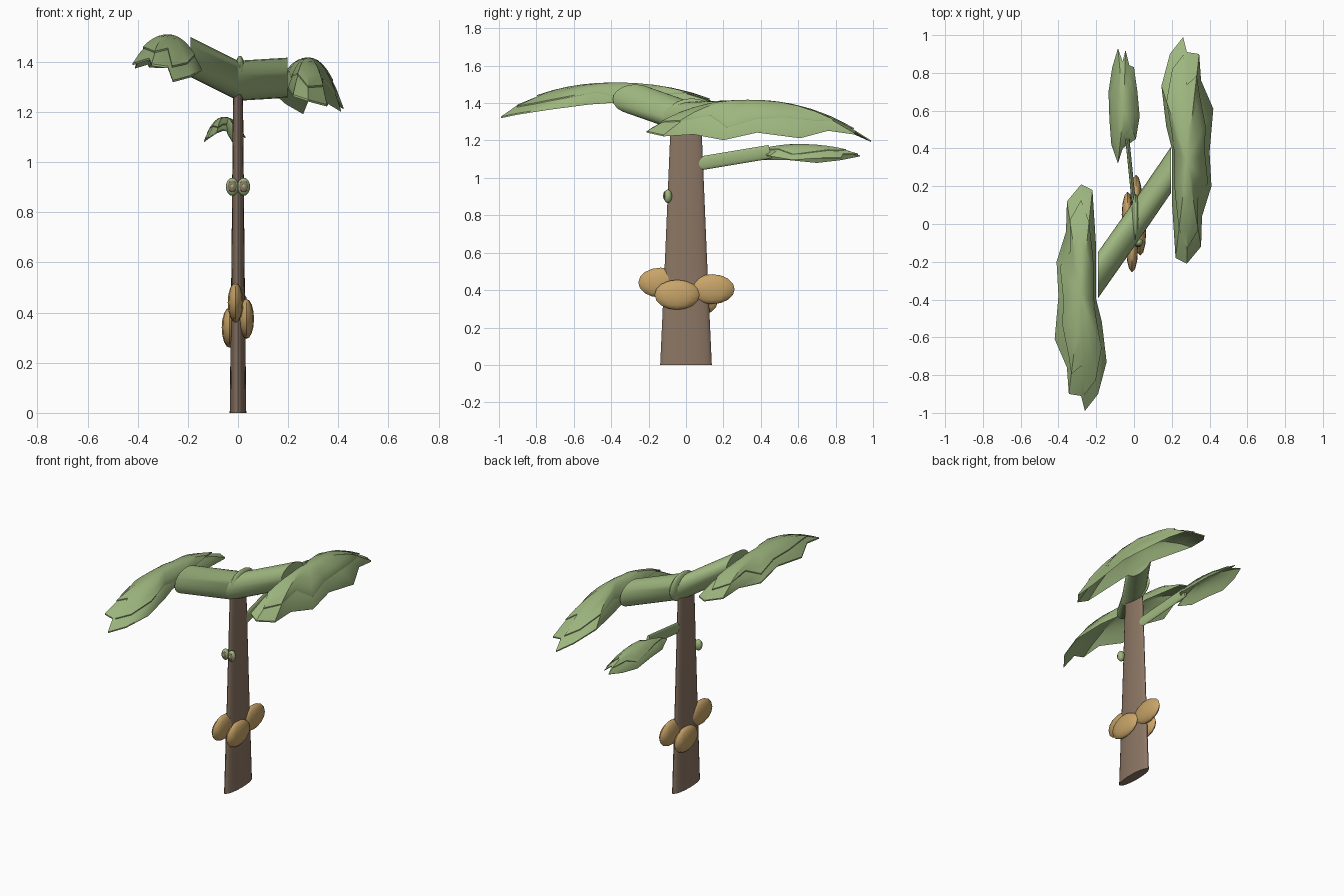
import bpy, bmesh, math

if "Cube" in bpy.data.objects:
    bpy.data.objects.remove(bpy.data.objects["Cube"])


def material(name, rgb):
    m = bpy.data.materials.new(name)
    m.diffuse_color = (*rgb, 1)
    m.use_nodes = True
    m.node_tree.nodes["Principled BSDF"].inputs["Base Color"].default_value = m.diffuse_color
    return m


GREEN = material("leaf green", (0.34, 0.465, 0.21))
BROWN = material("bark brown", (0.262, 0.181, 0.127))
TAN = material("coconut tan", (0.578, 0.371, 0.138))


def finish(name, bm, mat, angle=35):
    bmesh.ops.recalc_face_normals(bm, faces=bm.faces)
    me = bpy.data.meshes.new(name)
    bm.to_mesh(me)
    bm.free()
    me.materials.append(mat)
    ob = bpy.data.objects.new(name, me)
    bpy.context.collection.objects.link(ob)
    bpy.ops.object.select_all(action='DESELECT')
    ob.select_set(True)
    bpy.context.view_layer.objects.active = ob
    bpy.ops.object.shade_smooth_by_angle(angle=math.radians(angle))
    return ob


def loft(name, rings, mat):
    """Capped skin through closed rings of points."""
    bm = bmesh.new()
    vs = [[bm.verts.new(p) for p in r] for r in rings]
    n = len(vs[0])
    for a, b in zip(vs, vs[1:]):
        for i in range(n):
            j = (i + 1) % n
            bm.faces.new((a[i], a[j], b[j], b[i]))
    bm.faces.new(vs[0])
    bm.faces.new(vs[-1])
    return finish(name, bm, mat)


def circle(n=20):
    return [(math.cos(2 * math.pi * i / n), math.sin(2 * math.pi * i / n)) for i in range(n)]


def ellipsoid(name, loc, radii, mat, seg=12, rings=8):
    bm = bmesh.new()
    bmesh.ops.create_uvsphere(bm, u_segments=seg, v_segments=rings, radius=1)
    bmesh.ops.scale(bm, vec=radii, verts=bm.verts)
    bmesh.ops.translate(bm, vec=loc, verts=bm.verts)
    return finish(name, bm, mat, 40)


# Flattened tapering trunk
loft("trunk", [[(c * rx, s * ry, z) for c, s in circle(24)]
               for z, rx, ry in ((0, 0.033, 0.138), (0.62, 0.026, 0.11), (1.27, 0.02, 0.083))], BROWN)

# Coconuts around the trunk
for i, loc in enumerate([(-0.01, -0.135, 0.44), (0.033, -0.048, 0.375),
                         (0.011, 0.14, 0.405), (-0.034, 0.05, 0.34)]):
    ellipsoid(f"coconut_{i + 1}", loc, (0.031, 0.12, 0.08), TAN)


# Branches: sections stand across x for the main pair, across y for the small one
def main_branch(name, end):
    loft(name, [[(x, y + 0.122 * c, z + 0.08 * s) for c, s in circle()]
                for x, y, z in ((0, 0, 1.325), end)], GREEN)


main_branch("left_branch", (-0.19, -0.27, 1.42))
main_branch("right_branch", (0.197, 0.288, 1.337))
ellipsoid("branch_joint", (0.008, 0.03, 1.335), (0.024, 0.13, 0.09), GREEN, 16, 10)
loft("small_branch", [[(x + 0.011 * c, y - 0.008 * s, z + 0.036 * s) for c, s in circle(16)]
                      for x, y, z in ((0.004, 0.06, 1.075), (-0.035, 0.45, 1.14))], GREEN)


# Leaf canopies: drooping shells with a shorter jagged layer on top
def shell(name, apex, rim, reach, lift, thick):
    bm = bmesh.new()
    top = bm.verts.new((apex[0], apex[1], apex[2] + lift))
    steps = 5
    prev = None
    n = len(rim)
    for k in range(1, steps + 1):
        ring = []
        for i, p in enumerate(rim):
            t = k / steps * reach[i % len(reach)]
            ring.append(bm.verts.new((apex[0] + (p[0] - apex[0]) * t,
                                      apex[1] + (p[1] - apex[1]) * t,
                                      apex[2] + lift + (p[2] - apex[2]) * t ** 2.2)))
        for i in range(n):
            j = (i + 1) % n
            if prev:
                bm.faces.new((prev[i], prev[j], ring[j], ring[i]))
            else:
                bm.faces.new((top, ring[j], ring[i]))
        prev = ring
    # underside: a lower copy joined along the rim
    geo = bmesh.ops.duplicate(bm, geom=bm.verts[:] + bm.edges[:] + bm.faces[:])
    low = [g for g in geo["geom"] if isinstance(g, bmesh.types.BMVert)]
    bmesh.ops.translate(bm, vec=(0, 0, -thick), verts=low)
    vmap = geo["vert_map"]
    for i in range(n):
        a, b = prev[i], prev[(i + 1) % n]
        bm.faces.new((a, b, vmap[b], vmap[a]))
    finish(name, bm, GREEN, 30)


def canopy(name, apex, rim, lift):
    shell(name + "_lower_leaves", apex, rim, (1,), 0, lift)
    shell(name + "_upper_leaves", apex, rim, (0.86, 0.7, 0.8), lift, lift * 0.8)


RIM = [(0.26, 0.99, 1.2), (0.28, 0.91, 1.25), (0.345, 0.9, 1.24), (0.355, 0.76, 1.26),
       (0.42, 0.61, 1.22), (0.4, 0.38, 1.25), (0.41, 0.2, 1.21), (0.36, 0.04, 1.24),
       (0.355, -0.12, 1.23), (0.28, -0.21, 1.25), (0.22, -0.18, 1.27), (0.2, 0.13, 1.3),
       (0.2, 0.4, 1.3), (0.17, 0.52, 1.3), (0.145, 0.73, 1.28), (0.19, 0.9, 1.24)]
canopy("right", (0.28, 0.33, 1.41), RIM, 0.008)
canopy("left", (-0.28, -0.38, 1.502),
       [(-x, -y, z + 0.13 + 0.3 * (x - 0.27)) for x, y, z in RIM], 0.008)
canopy("small", (-0.055, 0.6, 1.176),
       [(-0.085, 0.93, 1.12), (-0.06, 0.86, 1.14), (-0.045, 0.92, 1.13), (-0.025, 0.84, 1.13),
        (0.0, 0.83, 1.11), (0.018, 0.7, 1.11), (0.03, 0.57, 1.1), (0.01, 0.45, 1.12),
        (-0.06, 0.4, 1.13), (-0.085, 0.32, 1.12), (-0.12, 0.42, 1.1), (-0.13, 0.55, 1.1),
        (-0.135, 0.7, 1.085), (-0.115, 0.83, 1.1)], 0.005)

# Pair of ringed knots on the trunk front
for side, sx in (("left", -1), ("right", 1)):
    x = sx * 0.023
    ellipsoid(side + "_knot", (x, -0.097, 0.902), (0.025, 0.022, 0.036), GREEN, 16, 10)
    ellipsoid(side + "_knot_hollow", (x, -0.115, 0.904), (0.017, 0.0065, 0.023), BROWN, 16, 8)
    ellipsoid(side + "_knot_bud", (x, -0.119, 0.904), (0.007, 0.0045, 0.01), GREEN, 10, 6)
